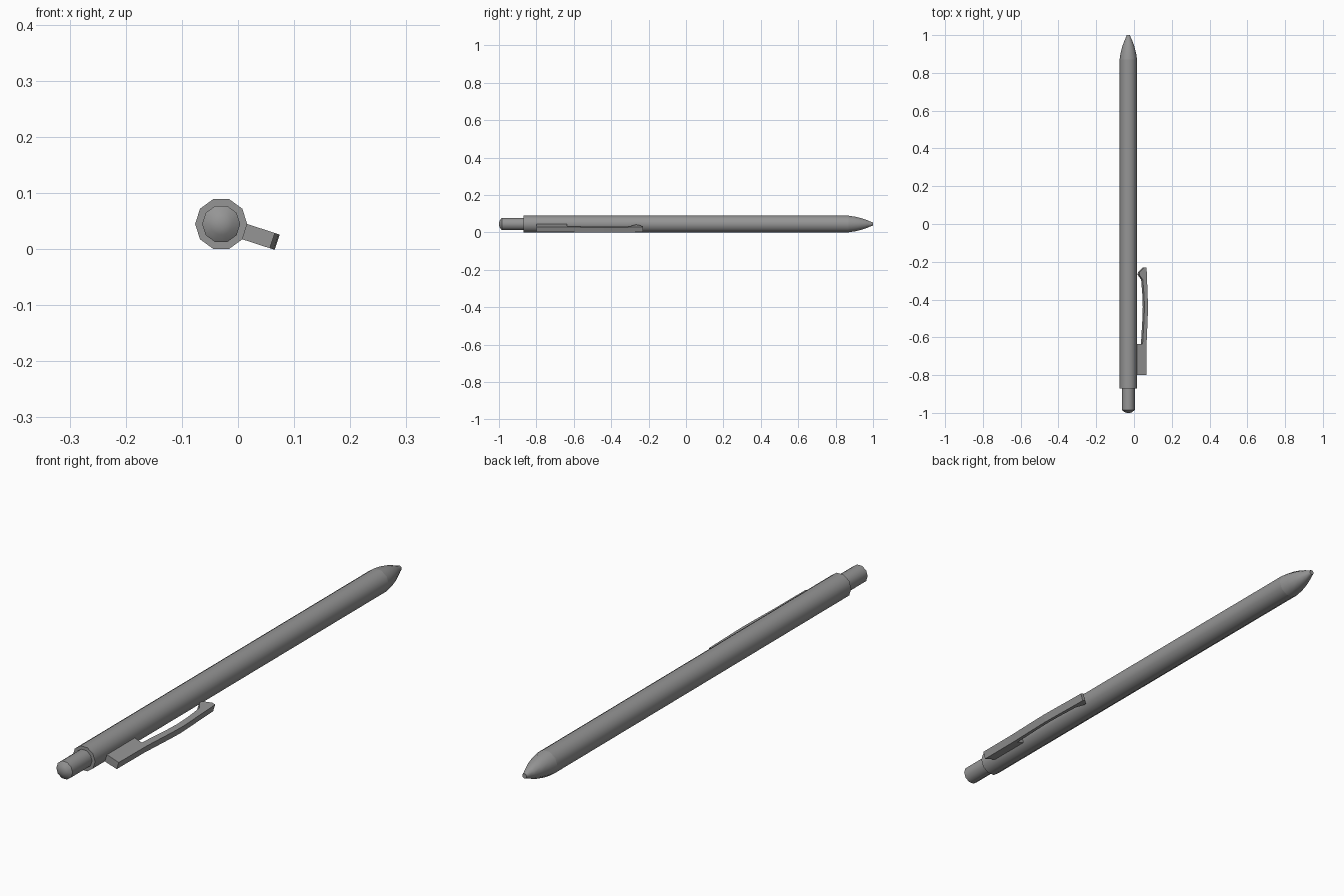
import bpy, bmesh, math
from mathutils import Vector

cube = bpy.data.objects.get("Cube")
if cube:
    bpy.data.objects.remove(cube, do_unlink=True)

grey = bpy.data.materials.new("mid_grey")
grey.use_nodes = True
colour = (0.3, 0.3, 0.3, 1)
grey.diffuse_color = colour
grey.node_tree.nodes["Principled BSDF"].inputs["Base Color"].default_value = colour

SIDES = 10
AXIS = Vector((-0.03, 0, 0.0445))
TILT = math.radians(-18)          # the clip stands on one facet of the barrel
OUT = Vector((math.cos(TILT), 0, math.sin(TILT)))
ACROSS = Vector((-math.sin(TILT), 0, math.cos(TILT)))


def finish(name, bm, smooth):
    bmesh.ops.recalc_face_normals(bm, faces=bm.faces)
    mesh = bpy.data.meshes.new(name)
    bm.to_mesh(mesh)
    bm.free()
    mesh.materials.append(grey)
    obj = bpy.data.objects.new(name, mesh)
    bpy.context.collection.objects.link(obj)
    if smooth:
        bpy.ops.object.select_all(action='DESELECT')
        obj.select_set(True)
        bpy.context.view_layer.objects.active = obj
        bpy.ops.object.shade_smooth_by_angle(angle=math.radians(42))
    return obj


def lathe(name, profile):
    """Revolve (y, radius) points around the pen axis and cap both ends."""
    bm = bmesh.new()
    rings = []
    for y, r in profile:
        ring = []
        for i in range(SIDES):
            a = math.tau * i / SIDES
            ring.append(bm.verts.new(AXIS + Vector((r * math.cos(a), y, r * math.sin(a)))))
        rings.append(ring)
    for a, b in zip(rings, rings[1:]):
        for i in range(SIDES):
            j = (i + 1) % SIDES
            bm.faces.new((a[i], a[j], b[j], b[i]))
    bm.faces.new(rings[0])
    bm.faces.new(rings[-1])
    return finish(name, bm, True)


def clip_part(name, outline, half_width):
    """Extrude a (y, distance from axis) outline across the clip facet."""
    bm = bmesh.new()
    sides = [[bm.verts.new(AXIS + OUT * u + ACROSS * v + Vector((0, y, 0)))
              for y, u in outline] for v in (-half_width, half_width)]
    for side in sides:
        bm.faces.new(side)
    n = len(outline)
    for i in range(n):
        j = (i + 1) % n
        bm.faces.new((sides[0][i], sides[0][j], sides[1][j], sides[1][i]))
    return finish(name, bm, False)


# Barrel, tapered nose and push button
lathe("barrel", [(-0.87, 0.0465), (0.87, 0.0465)])
lathe("nose", [(0.87, 0.0465), (0.905, 0.041), (0.94, 0.032),
               (0.97, 0.021), (0.99, 0.012), (1.0, 0.009)])
lathe("push_button", [(-1.0, 0.008), (-0.996, 0.02), (-0.985, 0.034), (-0.86, 0.034)])

# Clip: mounting block, bowed arm and inward hook in one outline
clip_part("pocket_clip", [
    (-0.8, 0.04), (-0.8, 0.096), (-0.635, 0.097), (-0.5, 0.103), (-0.44, 0.105),
    (-0.38, 0.103), (-0.23, 0.097), (-0.23, 0.084), (-0.255, 0.058), (-0.268, 0.056),
    (-0.295, 0.076), (-0.38, 0.083), (-0.44, 0.085), (-0.5, 0.083),
    (-0.635, 0.075), (-0.635, 0.04)], 0.0143)
